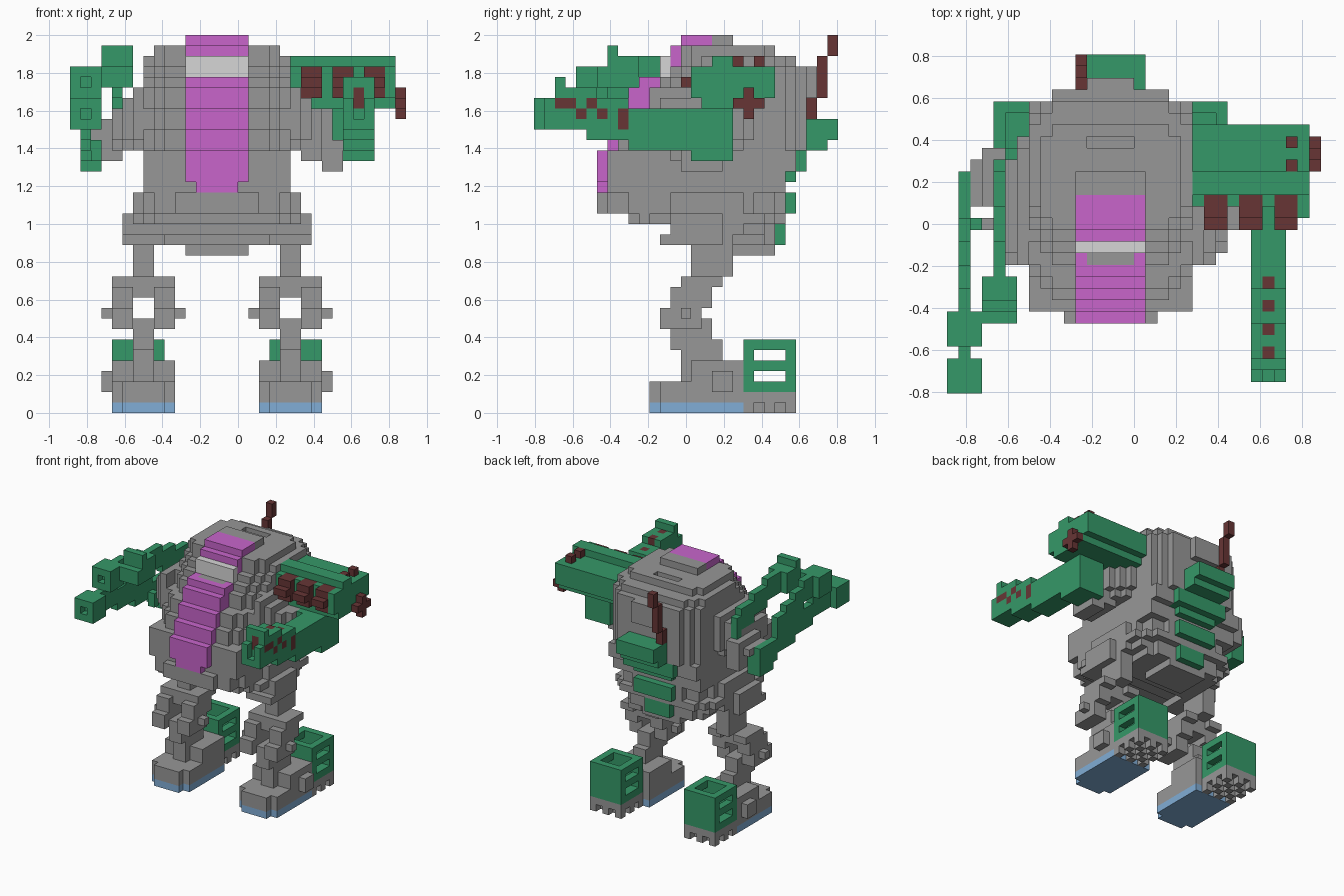
import bpy, bmesh
from mathutils import Vector

default = bpy.data.objects.get("Cube")
if default:
    bpy.data.objects.remove(default)

UNIT = 1 / 18                       # edge of one block
CENTRE = Vector((16, 14.5, 0))      # grid point that lies on the origin
grid = {}                           # block position -> part name
colour_of = {}                      # part name -> material


def material(name, red, green, blue):
    mat = bpy.data.materials.new(name)
    mat.use_nodes = True
    mat.diffuse_color = (red, green, blue, 1)
    mat.node_tree.nodes["Principled BSDF"].inputs["Base Color"].default_value = (red, green, blue, 1)
    return mat


grey = material("body grey", .31, .31, .31)
pink = material("panel pink", .58, .13, .6)
green = material("weapon green", .036, .315, .14)
brown = material("dark brown", .135, .036, .036)
blue = material("sole blue", .22, .42, .67)
pale = material("visor pale grey", .67, .67, .67)


def box(part, colour, x, y, z):
    """Fill a block range with a part; later parts replace earlier ones."""
    colour_of[part] = colour
    for i in range(*x):
        for j in range(*y):
            for k in range(*z):
                grid[i, j, k] = part


def carve(x, y, z):
    for i in range(*x):
        for j in range(*y):
            for k in range(*z):
                grid.pop((i, j, k), None)


def flip(x):
    """Mirror a range across the middle of the torso."""
    return (28 - x[1], 28 - x[0])


def pair(part, colour, x, y, z):
    box("right_" + part, colour, x, y, z)
    box("left_" + part, colour, flip(x), y, z)


def carve_pair(x, y, z):
    carve(x, y, z)
    carve(flip(x), y, z)


def layer(part, colour, z, half, front, back, power):
    """One rounded-rectangle layer; a higher power gives squarer corners."""
    colour_of[part] = colour
    middle, depth = (front + back) / 2, (back - front) / 2
    for i in range(14 - half, 14 + half):
        for j in range(front, back):
            u = abs(i + .5 - 14) / half
            v = abs(j + .5 - middle) / depth
            if u ** power + v ** power <= 1:
                for k in range(*z):
                    grid[i, j, k] = part


# Shoulders: sloping upper sides, wider next to the torso
for x, reach, top in ((6, 5, 31), (5, 4, 30), (4, 3, 29)):
    pair("shoulder", grey, (x, x + 1), (16 - reach, 16 + reach), (26, top))
    pair("shoulder", grey, (x, x + 1), (17 - reach, 15 + reach), (25, 26))

# Hips
pair("hip", grey, (5, 9), (13, 18), (16, 19))
pair("hip", grey, (5, 9), (12, 17), (16, 17))
pair("hip", grey, (6, 9), (13, 20), (17, 21))

# Torso layers: bottom, top, half width, front, back, squareness
for z0, z1, half, front, back, power in (
        (15, 16, 3, 18, 23, 5), (16, 17, 6, 16, 23, 5), (17, 18, 7, 13, 23, 4),
        (18, 19, 8, 9, 24, 4), (19, 21, 7, 6, 24, 3.5), (21, 23, 7, 7, 24, 12),
        (23, 25, 7, 7, 25, 12), (25, 27, 7, 8, 26, 4.5), (27, 29, 7, 9, 26, 4.5),
        (29, 31, 7, 11, 26, 4.5), (31, 32, 7, 12, 26, 4.5), (32, 33, 7, 13, 26, 4.5),
        (33, 34, 7, 14, 25, 4), (34, 35, 6, 14, 23, 4)):
    layer("torso", grey, (z0, z1), half, front, back, power)
box("torso", grey, (11, 17), (17, 19), (35, 36))
box("torso", grey, (12, 16), (26, 27), (30, 33))
carve((12, 16), (21, 22), (34, 35))

# Stepped front panel and visor
for z0, z1, front in ((22, 25, 6), (25, 27, 7), (27, 29, 8), (29, 31, 9),
                      (31, 32, 10), (33, 35, 13)):
    box("front_panel", pink, (11, 17), (front, front + 3), (z0, z1))
box("front_panel", pink, (12, 16), (6, 8), (21, 22))
box("front_panel", pink, (11, 17), (14, 17), (35, 36))
box("visor", pale, (11, 17), (12, 13), (32, 34))
box("visor_sill", grey, (12, 16), (11, 12), (31, 32))

# Back vents, narrowing downwards
for x, y, z in (((11, 17), (26, 29), (26, 28)), ((11, 17), (25, 28), (25, 26)),
                ((10, 18), (24, 26), (23, 25)), ((11, 17), (23, 25), (22, 23)),
                ((11, 17), (23, 25), (19, 21)), ((12, 16), (22, 24), (16, 18))):
    box("back_vents", green, x, y, z)

# Antenna
for step, z in enumerate(((28, 30), (30, 34), (34, 36))):
    box("antenna", brown, (11, 12), (26 + step, 27 + step), z)

# Right arm and its two-pronged claw
box("right_forearm", grey, (3, 5), (16, 21), (24, 28))
box("right_forearm", grey, (2, 4), (16, 20), (26, 27))
box("claw_grip", green, (2, 3), (14, 15), (24, 26))
box("claw_grip", green, (1, 3), (16, 19), (23, 26))
for x, start, end, top, run in ((1, 3, 19, 28, 4), (1, 7, 15, 31, 2), (4, 10, 20, 32, 3)):
    for j in range(start, end):
        z = top - (j - start) // run
        box("claw_rods", green, (x, x + 1), (j, j + 1), (z - 1, z + 2))
for y, z in ((0, 27), (4, 30)):
    box("claw_tips", green, (0, 3), (y, y + 3), (z, z + 3))
    carve((1, 2), (y, y + 1), (z + 1, z + 2))
box("claw_tips", green, (3, 6), (6, 10), (31, 33))
box("claw_tips", green, (3, 6), (7, 10), (33, 34))
box("claw_tips", green, (3, 6), (7, 8), (34, 35))

# Left arm
box("left_forearm", grey, (22, 24), (13, 18), (24, 29))
box("left_forearm", grey, (24, 25), (14, 17), (24, 29))
box("left_forearm", grey, (24, 26), (14, 18), (23, 26))

# Lower gun, deeper towards the rear
for x, y, z in (((26, 29), (1, 7), (27, 30)), ((26, 29), (5, 9), (26, 30)),
                ((26, 29), (9, 15), (25, 29)), ((25, 29), (15, 19), (24, 29)),
                ((26, 29), (2, 3), (30, 32)), ((26, 29), (3, 6), (30, 31))):
    box("lower_gun", green, x, y, z)
carve((27, 28), (1, 2), (28, 30))
box("gun_muzzle", brown, (27, 28), (2, 3), (29, 31))
for y, z in (((2, 4), 29), ((4, 5), 28), ((5, 6), 29), ((6, 7), 28), ((8, 9), 28), ((8, 9), 27)):
    box("gun_spots", brown, (28, 29), y, (z, z + 1))
for j in range(3, 10, 2):
    top = max(k for i, y, k in grid if (i, y) == (27, j))
    box("gun_spots", brown, (27, 28), (j, j + 1), (top, top + 1))

# Upper cannon with three barrels, studs and an end cross
box("cannon", green, (21, 31), (16, 23), (30, 33))
box("cannon", green, (21, 31), (16, 22), (29, 30))
box("cannon", green, (21, 31), (17, 19), (33, 34))
box("cannon", green, (30, 31), (15, 23), (30, 33))
for x in (22, 25, 28):
    box("cannon_barrels", brown, (x, x + 2), (15, 17), (30, 33))
    box("cannon_barrels", brown, (x, x + 2), (14, 15), (31, 32))
box("cannon_cross", brown, (31, 32), (19, 22), (29, 30))
box("cannon_cross", brown, (31, 32), (20, 21), (28, 31))
for y in (19, 21):
    box("cannon_studs", brown, (29, 30), (y, y + 1), (33, 34))

# Legs
pair("thigh", grey, (6, 8), (15, 19), (13, 17))
pair("thigh", grey, (6, 8), (14, 17), (11, 13))
for x in ((4, 6), (8, 10)):
    for y, z in (((14, 18), (12, 13)), ((13, 17), (10, 12)), ((12, 16), (8, 10))):
        pair("knee", grey, x, y, z)
for x in ((3, 4), (10, 11)):
    pair("knee_pin", grey, x, (14, 15), (9, 10))
pair("shin", grey, (6, 8), (13, 17), (6, 9))
pair("shin", grey, (6, 8), (14, 18), (4, 7))

# Feet, with notched toes, soles and open slotted heels
pair("foot", grey, (4, 10), (11, 20), (1, 3))
pair("foot", grey, (4, 10), (15, 20), (3, 5))
pair("foot", grey, (6, 8), (14, 18), (3, 5))
pair("foot", grey, (3, 4), (17, 19), (2, 4))
pair("sole", blue, (4, 10), (11, 20), (0, 1))
for x in ((4, 5), (9, 10)):
    carve_pair(x, (11, 12), (0, 3))
pair("heel_base", grey, (4, 9), (20, 25), (1, 2))
for i in range(4, 9):
    for j in range(20 + i % 2, 25, 2):
        pair("heel_treads", grey, (i, i + 1), (j, j + 1), (0, 1))
pair("heel", green, (4, 9), (20, 25), (2, 7))
carve_pair((5, 8), (21, 24), (3, 7))
for z in (3, 5):
    carve_pair((4, 9), (21, 24), (z, z + 1))

# Turn each part's blocks into a surface, keeping exposed sides only
AXES = [Vector(a) for a in ((1, 0, 0), (0, 1, 0), (0, 0, 1))]
for part, colour in colour_of.items():
    bm = bmesh.new()
    for cell, owner in grid.items():
        if owner != part:
            continue
        middle = Vector(cell) + Vector((.5, .5, .5)) - CENTRE
        for a in range(3):
            for sign in (-1, 1):
                normal = AXES[a] * sign
                if tuple(int(c + n) for c, n in zip(cell, normal)) in grid:
                    continue
                u, v = AXES[a - 2] / 2, AXES[a - 1] / 2 * sign
                face = middle + normal / 2
                bm.faces.new([bm.verts.new(p * UNIT) for p in
                              (face - u - v, face + u - v, face + u + v, face - u + v)])
    bmesh.ops.remove_doubles(bm, verts=bm.verts, dist=UNIT / 100)
    bmesh.ops.dissolve_limit(bm, angle_limit=.01, verts=bm.verts, edges=bm.edges)
    mesh = bpy.data.meshes.new(part)
    bm.to_mesh(mesh)
    bm.free()
    mesh.materials.append(colour)
    bpy.context.collection.objects.link(bpy.data.objects.new(part, mesh))
